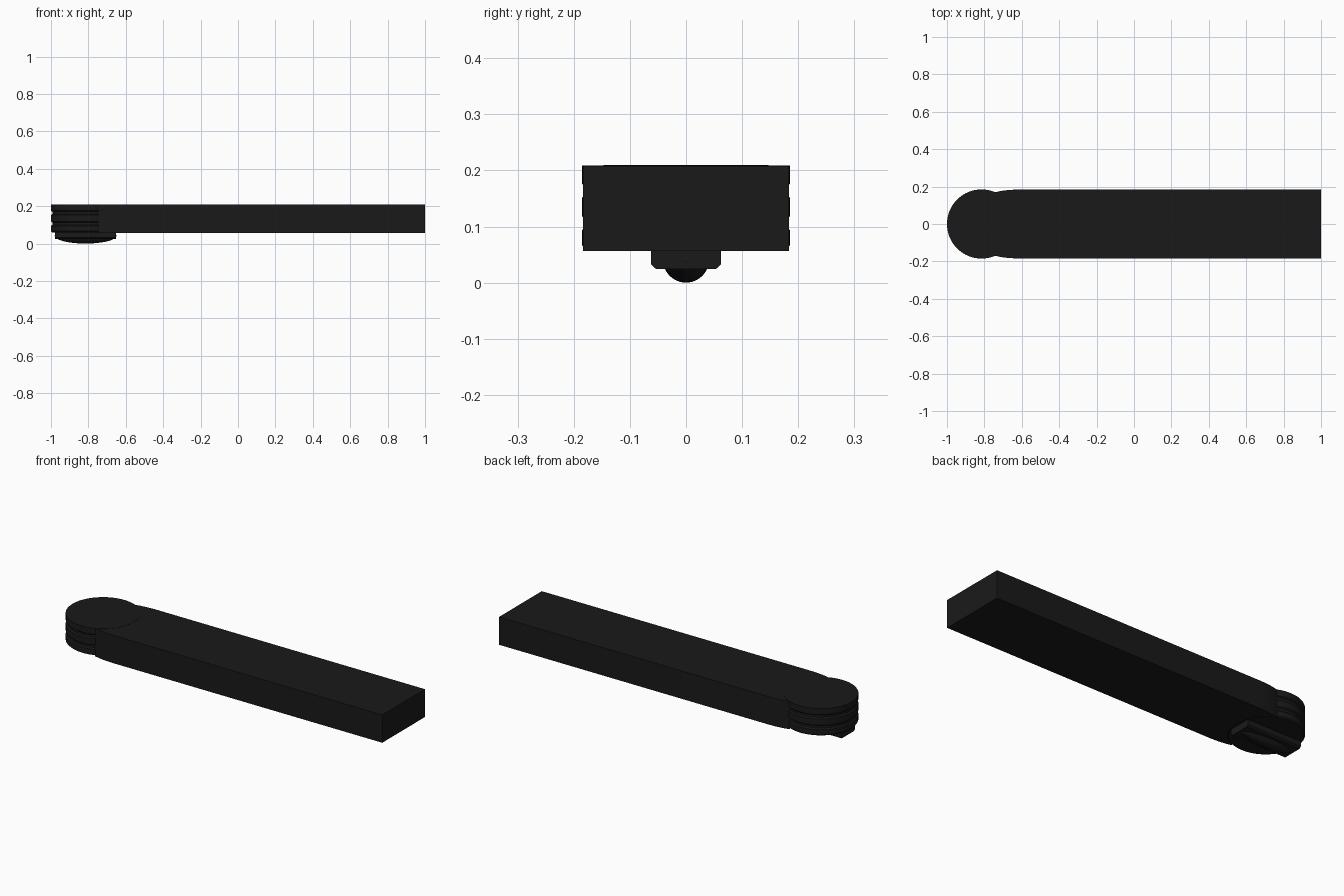
import bpy, bmesh, math

if "Cube" in bpy.data.objects:
    bpy.data.objects.remove(bpy.data.objects["Cube"])

CX, R = -0.815, 0.185          # pivot centre and radius
black = bpy.data.materials.new("black")
black.diffuse_color = (0.01, 0.01, 0.01, 1)
black.use_nodes = True
black.node_tree.nodes["Principled BSDF"].inputs["Base Color"].default_value = black.diffuse_color


def finish(name, bm, smooth=True):
    bmesh.ops.recalc_face_normals(bm, faces=bm.faces[:])
    me = bpy.data.meshes.new(name)
    bm.to_mesh(me)
    bm.free()
    me.materials.append(black)
    ob = bpy.data.objects.new(name, me)
    bpy.context.collection.objects.link(ob)
    if smooth:
        bpy.ops.object.select_all(action='DESELECT')
        ob.select_set(True)
        bpy.context.view_layer.objects.active = ob
        bpy.ops.object.shade_smooth_by_angle(angle=math.radians(30))
    return ob


def prism(name, points, offset):
    bm = bmesh.new()
    face = bm.faces.new([bm.verts.new(p) for p in points])
    ext = bmesh.ops.extrude_face_region(bm, geom=[face], use_keep_orig=True)
    moved = [g for g in ext["geom"] if isinstance(g, bmesh.types.BMVert)]
    bmesh.ops.translate(bm, verts=moved, vec=offset)
    return finish(name, bm)


# Long flat arm, with its end hollowed to fit round the pivot
z0 = 0.056
side = [(1, 0.184), (-0.63, 0.184), (-0.67, 0.182), (-0.71, 0.177)]
a0 = math.radians(68)
hollow = [(CX + 0.182 * math.cos(a0 - 2 * a0 * i / 24),
           0.182 * math.sin(a0 - 2 * a0 * i / 24)) for i in range(25)]
outline = side + hollow + [(x, -y) for x, y in reversed(side)]
prism("arm", [(x, y, z0) for x, y in outline], (0, 0, 0.152))

# Round pivot drum with shallow grooves in its wall
profile = [(0, 0.06), (R - 0.006, 0.06), (R, 0.066), (R, 0.094), (R - 0.007, 0.1),
           (R - 0.007, 0.112), (R, 0.118), (R, 0.152), (R - 0.007, 0.158),
           (R - 0.007, 0.17), (R, 0.176), (R, 0.209), (0, 0.21)]
bm = bmesh.new()
vs = [bm.verts.new((CX + r, 0, z)) for r, z in profile]
es = [bm.edges.new(p) for p in zip(vs, vs[1:])]
bmesh.ops.spin(bm, geom=vs + es, cent=(CX, 0, 0), axis=(0, 0, 1),
               angle=math.tau, steps=64)
bmesh.ops.remove_doubles(bm, verts=bm.verts[:], dist=0.0005)
finish("pivot_drum", bm)

# Chamfered grip block under the pivot
half = [(0.062, 0.075), (0.062, 0.032), (0.053, 0.024), (0.038, 0.024)]
section = half + [(-y, z) for y, z in reversed(half)]
prism("grip_block", [(-0.978, y, z) for y, z in section], (0.326, 0, 0))

# Rounded ridge along the grip
bm = bmesh.new()
bmesh.ops.create_uvsphere(bm, u_segments=48, v_segments=24, radius=1)
bmesh.ops.scale(bm, verts=bm.verts[:], vec=(0.165, 0.041, 0.041))
bmesh.ops.translate(bm, verts=bm.verts[:], vec=(CX, 0, 0.041))
finish("grip_ridge", bm)
